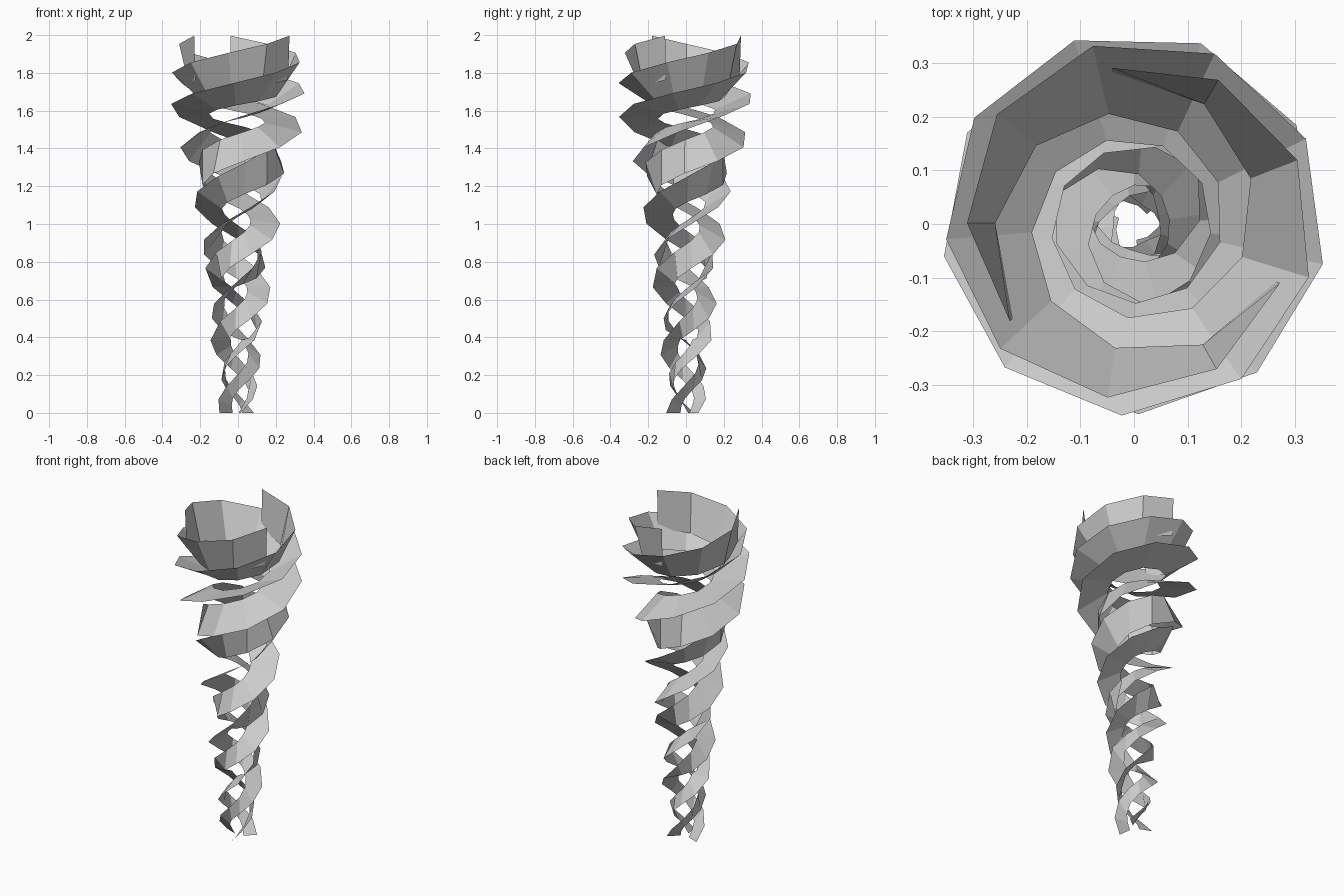
import bpy
import bmesh
from math import cos, sin, radians

if "Cube" in bpy.data.objects:
    bpy.data.objects.remove(bpy.data.objects["Cube"])

TOP_ANGLE = 98   # where the first ribbon ends at the top
TURN = 1380      # degrees swept by each ribbon
STEPS = 36

# Degrees below the top end to height of the centre line
CLIMB = [(0, 1.88), (278, 1.6), (458, 1.36), (998, .55), (TURN, 0)]
# Height to radius of the centre line, and height to twist of the band
RADIUS = [(0, .068), (.2, .08), (.5, .1), (.8, .125), (1.05, .15),
          (1.3, .2), (1.55, .25), (1.88, .29)]
TWIST = [(0, -720), (.2, -630), (.39, -540), (.48, -450), (.67, -360),
         (.8, -270), (1.03, -180), (1.3, -90), (1.55, 0), (1.7, 36), (1.79, 62),
         (1.88, 88)]


def lookup(keys, x):
    for (a, va), (b, vb) in zip(keys, keys[1:]):
        if x <= b:
            return va + (vb - va) * (x - a) / (b - a)
    return keys[-1][1]


grey = bpy.data.materials.new("wind_grey")
grey.use_nodes = True
colour = (.6, .6, .6, 1)
grey.diffuse_color = colour
grey.node_tree.nodes["Principled BSDF"].inputs["Base Color"].default_value = colour


def ribbon(name, top_angle):
    """A flat faced band that climbs around the axis and twists as it goes."""
    bm = bmesh.new()
    rows = []
    for i in range(STEPS + 1):
        down = TURN * (1 - i / STEPS)
        angle = radians(top_angle - down)
        z = lookup(CLIMB, down)
        radius = lookup(RADIUS, z)
        twist = radians(lookup(TWIST, z))
        half = .038 + .042 * z
        rows.append([])
        for side in (-half, half):
            r = radius + side * cos(twist)
            rows[-1].append(bm.verts.new((r * cos(angle), r * sin(angle),
                                          max(z + side * sin(twist), 0))))
    # Faces look towards the axis at the top
    for (a, b), (c, d) in zip(rows, rows[1:]):
        bm.faces.new((a, b, d, c))
    mesh = bpy.data.meshes.new(name)
    bm.to_mesh(mesh)
    bm.free()
    mesh.materials.append(grey)
    bpy.context.collection.objects.link(bpy.data.objects.new(name, mesh))


# Three matching ribbons make the funnel
for n, name in enumerate(("first_ribbon", "second_ribbon", "third_ribbon")):
    ribbon(name, TOP_ANGLE + 120 * n)
